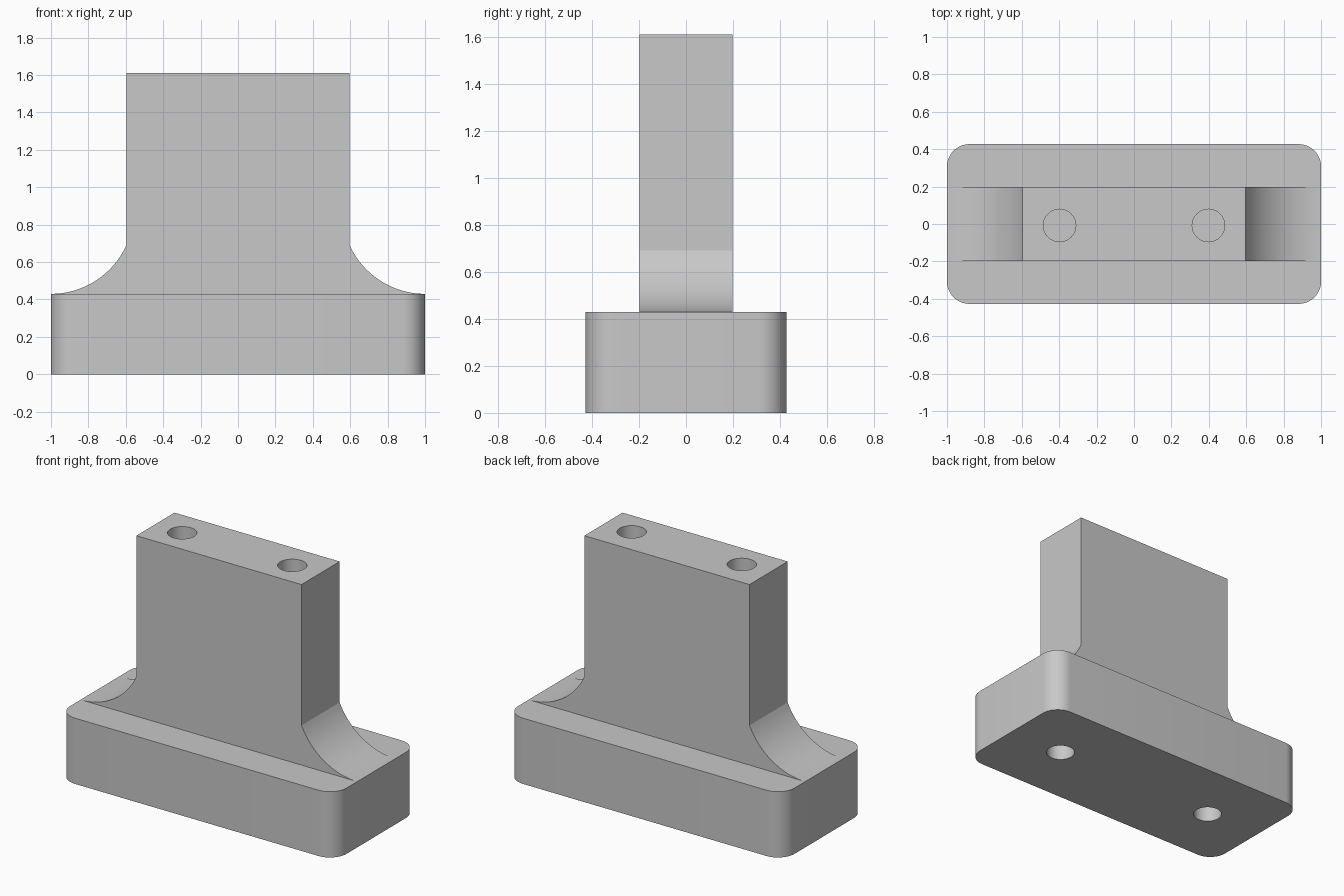
import bpy, bmesh, math
from mathutils import Vector

default_cube = bpy.data.objects.get("Cube")
if default_cube:
    bpy.data.objects.remove(default_cube, do_unlink=True)

HALF_L, HALF_W, BASE_H, CORNER = 1.0, 0.427, 0.43, 0.12
POST_X, POST_Y, TOP = 0.597, 0.197, 1.61
FLARE_Z, HOLE_R = 0.69, 0.087

grey = bpy.data.materials.new("plain grey")
grey.use_nodes = True
grey.diffuse_color = (0.58, 0.58, 0.58, 1)
grey.node_tree.nodes["Principled BSDF"].inputs["Base Color"].default_value = grey.diffuse_color


def prism(name, outline, offset):
    """Extrude a closed outline of 3D points along offset."""
    bm = bmesh.new()
    face = bm.faces.new([bm.verts.new(p) for p in outline])
    moved = bmesh.ops.extrude_face_region(bm, geom=[face])["geom"]
    bmesh.ops.translate(bm, vec=Vector(offset),
                        verts=[v for v in moved if isinstance(v, bmesh.types.BMVert)])
    bmesh.ops.recalc_face_normals(bm, faces=bm.faces)
    mesh = bpy.data.meshes.new(name)
    bm.to_mesh(mesh)
    bm.free()
    mesh.materials.append(grey)
    obj = bpy.data.objects.new(name, mesh)
    bpy.context.collection.objects.link(obj)
    return obj


def arc(cx, cy, radius, start, end, steps):
    angles = [start + (end - start) * i / steps for i in range(steps + 1)]
    return [(cx + radius * math.cos(a), cy + radius * math.sin(a)) for a in angles]


def drill(obj, x, y, z0, z1):
    """Cut a round blind hole between two heights."""
    ring = arc(x, y, HOLE_R, 0, math.tau, 48)[:-1]
    cutter = prism("hole_cutter", [(px, py, z0) for px, py in ring], (0, 0, z1 - z0))
    cutter.hide_render = True
    mod = obj.modifiers.new("hole", "BOOLEAN")
    mod.operation, mod.solver, mod.object = "DIFFERENCE", "EXACT", cutter
    bpy.context.view_layer.objects.active = obj
    bpy.ops.object.modifier_apply(modifier=mod.name)
    bpy.data.objects.remove(cutter, do_unlink=True)


# Base block with rounded vertical corners
outline = []
for i, (sx, sy) in enumerate([(1, 1), (-1, 1), (-1, -1), (1, -1)]):
    start = i * math.pi / 2
    outline += arc(sx * (HALF_L - CORNER), sy * (HALF_W - CORNER), CORNER,
                   start, start + math.pi / 2, 12)
base = prism("base_block", [(x, y, 0) for x, y in outline], (0, 0, BASE_H))

# Upright post, flaring in a concave arc to the ends of the base
run, rise = HALF_L - POST_X, FLARE_Z - BASE_H
radius = (run ** 2 + rise ** 2) / (2 * rise)
first = math.pi + math.asin((radius - rise) / radius)
flare = arc(HALF_L, BASE_H + radius, radius, first, 1.5 * math.pi, 24)
side = [(POST_X, TOP)] + flare + [(HALF_L - CORNER, BASE_H - 0.02)]
profile = side + [(-x, z) for x, z in reversed(side)]
post = prism("flared_post", [(x, -POST_Y, z) for x, z in profile], (0, 2 * POST_Y, 0))

# Screw holes in the top of the post and the underside of the base
for s in (-1, 1):
    drill(post, s * 0.398, -0.008, TOP - 0.5, TOP + 0.1)
    drill(base, s * 0.6, 0, -0.1, 0.35)

# Smooth curves, sharp edges
bpy.ops.object.select_all(action="DESELECT")
for part in (base, post):
    part.select_set(True)
bpy.context.view_layer.objects.active = base
bpy.ops.object.shade_smooth_by_angle(angle=math.radians(20))
